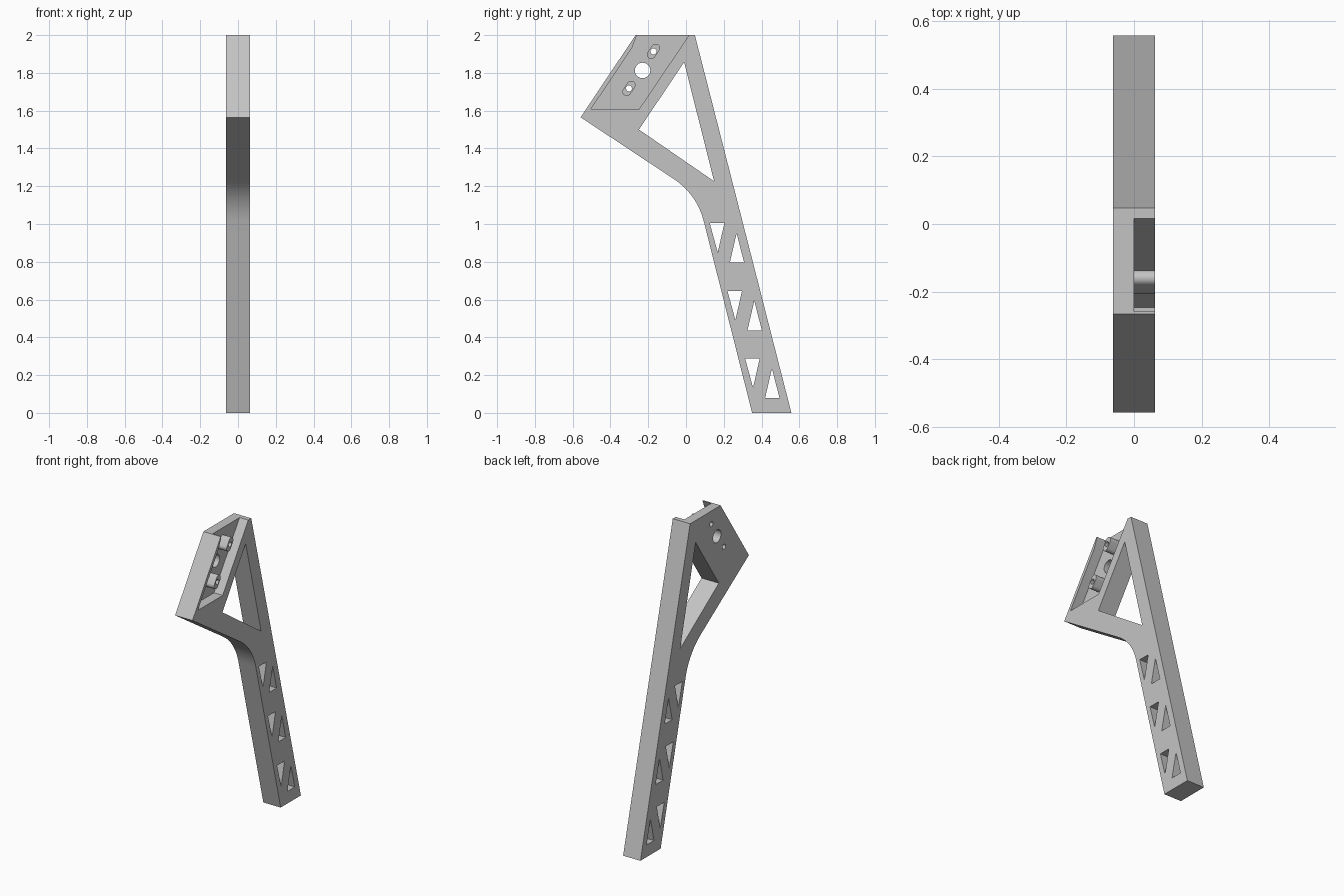
import bpy
import bmesh
from math import cos, sin, pi, radians
from mathutils import Vector

HALF = 0.0625  # half the thickness of the plate

cube = bpy.data.objects.get("Cube")
if cube:
    bpy.data.objects.remove(cube, do_unlink=True)

grey = bpy.data.materials.new("plain grey")
grey.use_nodes = True
COLOUR = (0.55, 0.55, 0.55, 1)
grey.diffuse_color = COLOUR
grey.node_tree.nodes["Principled BSDF"].inputs["Base Color"].default_value = COLOUR


def prisms(name, outlines, x0, x1):
    """One object holding a prism along x for each (y, z) outline."""
    bm = bmesh.new()
    for outline in outlines:
        face = bm.faces.new([bm.verts.new((x0, y, z)) for y, z in outline])
        grown = bmesh.ops.extrude_face_region(bm, geom=[face])["geom"]
        moved = [v for v in grown if isinstance(v, bmesh.types.BMVert)]
        bmesh.ops.translate(bm, vec=(x1 - x0, 0, 0), verts=moved)
    bmesh.ops.recalc_face_normals(bm, faces=bm.faces)
    mesh = bpy.data.meshes.new(name)
    bm.to_mesh(mesh)
    bm.free()
    mesh.materials.append(grey)
    ob = bpy.data.objects.new(name, mesh)
    bpy.context.collection.objects.link(ob)
    return ob


def combine(target, tool, operation):
    """Bake a boolean into target and discard the tool."""
    mod = target.modifiers.new(operation, "BOOLEAN")
    mod.operation, mod.object, mod.solver = operation, tool, "EXACT"
    graph = bpy.context.evaluated_depsgraph_get()
    baked = bpy.data.meshes.new_from_object(target.evaluated_get(graph))
    target.modifiers.remove(mod)
    target.data = baked
    bpy.data.objects.remove(tool, do_unlink=True)


def circle(centre, r, n=32):
    return [(centre[0] + r * cos(2 * pi * i / n), centre[1] + r * sin(2 * pi * i / n))
            for i in range(n)]


def slot(centre, direction, half_length, r, n=12):
    """Stadium outline with its long axis along direction."""
    d = Vector(direction).normalized()
    side = Vector((-d.y, d.x))
    points = []
    for end in (1, -1):
        for i in range(n + 1):
            a = pi * i / n - pi / 2
            points.append(Vector(centre) + end * (d * (half_length + r * cos(a)) + side * r * sin(a)))
    return [tuple(p) for p in points]


def fillet(before, corner, after, length, n=16):
    """Rounded corner between two straight edges."""
    c = Vector(corner)
    a = c + (Vector(before) - c).normalized() * length
    b = c + (Vector(after) - c).normalized() * length
    return [tuple(a * (1 - t) ** 2 + c * 2 * t * (1 - t) + b * t * t)
            for t in (i / n for i in range(n + 1))]


# Slanted leg with the angled mounting head
nose, foot = (-0.558, 1.565), (0.35, 0)
outline = [foot, (0.558, 0), (0.047, 2), (-0.267, 2), nose]
outline += fillet(nose, (0.058, 1.157), foot, 0.15)
bracket = prisms("bracket_leg", [outline], -HALF, HALF)

# Recess in the head, open at the top
recess = [(-0.502, 1.61), (-0.247, 1.61), (0.05, 2.05), (-0.24, 2.05), (-0.286, 1.932)]
combine(bracket, prisms("recess_cutter", [recess], 0, 0.1), "DIFFERENCE")

# Screw bosses standing on the recess floor
screws = [(-0.172, 1.914), (-0.302, 1.718)]
bosses = [slot(s, (0.56, 0.83), 0.021, 0.023) for s in screws]
combine(bracket, prisms("screw_bosses", bosses, -0.02, HALF), "UNION")

# Screw holes, centre hole, large window and the pairs of lightening triangles
holes = [circle(s, 0.016, 20) for s in screws] + [circle((-0.23, 1.813), 0.041)]
holes.append([(-0.01, 1.857), (-0.249, 1.5), (0.149, 1.226)])
for i in range(3):
    y, z = 0.0935 * i, -0.358 * i
    down = [(0.126, 1.004), (0.203, 1.004), (0.168, 0.849)]
    up = [(0.232, 0.795), (0.308, 0.795), (0.268, 0.951)]
    holes += [[(a + y, b + z) for a, b in tri] for tri in (down, up)]
combine(bracket, prisms("hole_cutter", holes, -0.1, 0.1), "DIFFERENCE")

# Smooth the rounded surfaces, keep the edges sharp
bpy.ops.object.select_all(action="DESELECT")
bracket.select_set(True)
bpy.context.view_layer.objects.active = bracket
bpy.ops.object.shade_smooth_by_angle(angle=radians(25))
